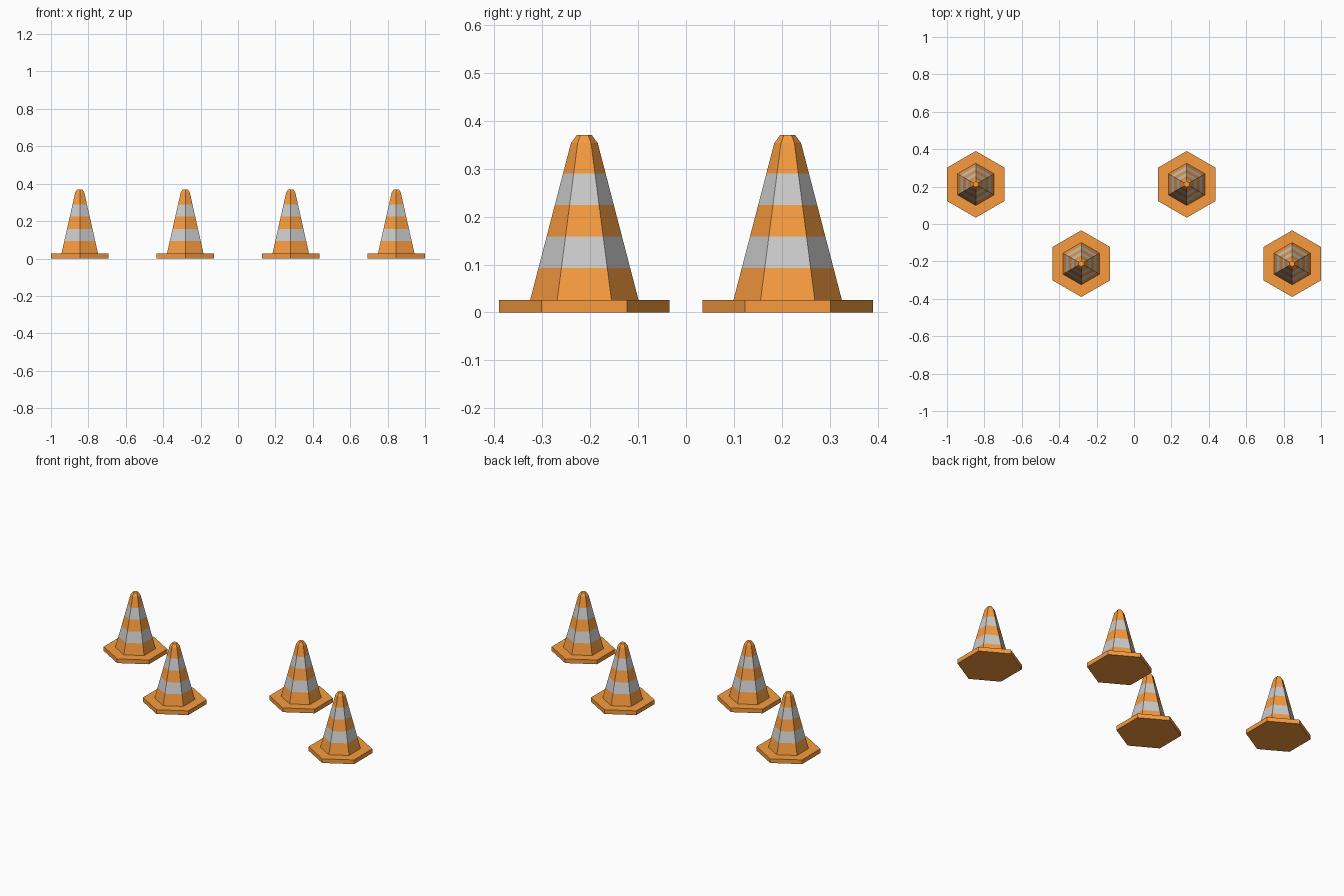
import bpy, bmesh
from math import pi, cos, sin

if "Cube" in bpy.data.objects:
    bpy.data.objects.remove(bpy.data.objects["Cube"])

SIDES = 6


def material(name, color):
    m = bpy.data.materials.new(name)
    m.diffuse_color = color
    m.use_nodes = True
    m.node_tree.nodes["Principled BSDF"].inputs["Base Color"].default_value = m.diffuse_color
    return m


orange = material("orange", (0.93, 0.33, 0.05, 1))
white = material("reflective_white", (0.76, 0.76, 0.76, 1))


def hex_stack(name, profile, bands=()):
    """Hexagonal stack of (radius, z) rings, capped; bands lists the white segments."""
    bm = bmesh.new()
    rings = []
    for r, z in profile:
        angles = [pi / 2 + 2 * pi * i / SIDES for i in range(SIDES)]
        rings.append([bm.verts.new((r * cos(a), r * sin(a), z)) for a in angles])
    for k, (lo, hi) in enumerate(zip(rings, rings[1:])):
        for i in range(SIDES):
            j = (i + 1) % SIDES
            f = bm.faces.new((lo[i], lo[j], hi[j], hi[i]))
            f.material_index = int(k in bands)
    bm.faces.new(rings[0][::-1])
    bm.faces.new(rings[-1])
    mesh = bpy.data.meshes.new(name)
    bm.to_mesh(mesh)
    bm.free()
    mesh.materials.append(orange)
    mesh.materials.append(white)
    return mesh


def wall(z):
    """Radius of the straight tapering wall at height z."""
    return 0.113 + (0.028 - 0.113) * (z - 0.026) / (0.353 - 0.026)


# Foot plate and striped cone with a chamfered tip
base_mesh = hex_stack("cone_base", [(0.178, 0), (0.178, 0.026)])
levels = [0.026, 0.093, 0.158, 0.224, 0.29, 0.353]
body_mesh = hex_stack("cone_body", [(wall(z), z) for z in levels] + [(0.0155, 0.37)], bands=(1, 3))

# Four cones in a zigzag row
for n, (x, y) in enumerate([(-0.846, 0.212), (-0.282, -0.212), (0.282, 0.212), (0.846, -0.212)], 1):
    for mesh in (base_mesh, body_mesh):
        ob = bpy.data.objects.new(f"{mesh.name}_{n}", mesh)
        ob.location = (x, y, 0)
        bpy.context.collection.objects.link(ob)
